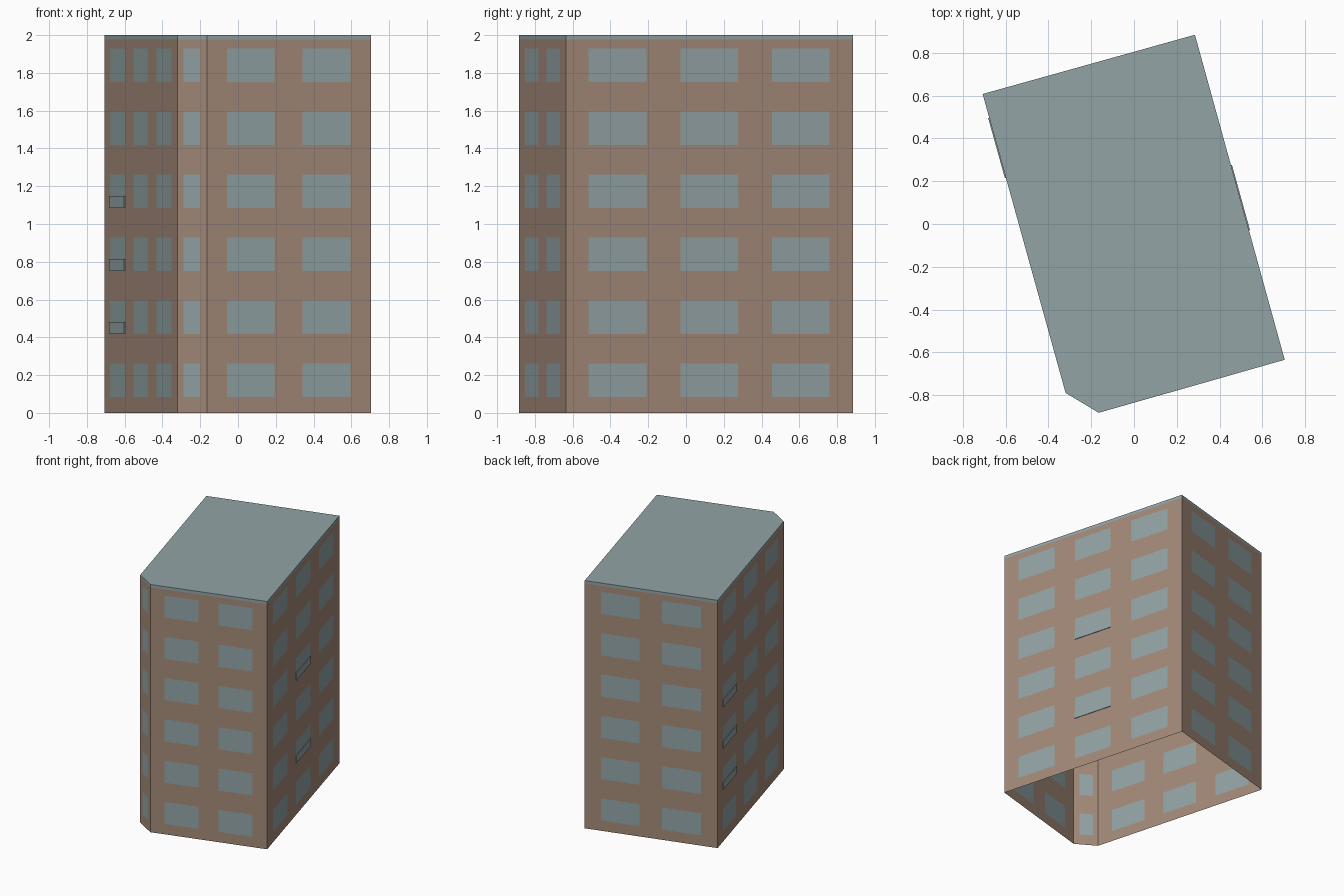
import bpy, bmesh
from mathutils import Vector

cube = bpy.data.objects.get("Cube")
if cube:
    bpy.data.objects.remove(cube, do_unlink=True)


def make_material(name, rgb):
    mat = bpy.data.materials.new(name)
    mat.use_nodes = True
    color = (*rgb, 1)
    mat.diffuse_color = color
    bsdf = mat.node_tree.nodes["Principled BSDF"]
    bsdf.inputs["Base Color"].default_value = color
    bsdf.inputs["Roughness"].default_value = 0.9
    return mat


BROWN = make_material("brown wall", (0.367, 0.254, 0.191))
GREY = make_material("blue grey glass and roof", (0.29, 0.368, 0.38))


def make_object(name, bm, mats):
    mesh = bpy.data.meshes.new(name)
    bm.to_mesh(mesh)
    bm.free()
    for mat in mats:
        mesh.materials.append(mat)
    obj = bpy.data.objects.new(name, mesh)
    bpy.context.collection.objects.link(obj)
    return obj


# Footprint corners, counter-clockwise, starting at the front wall
corners = [Vector(p) for p in ((-0.165, -0.883, 0), (0.705, -0.635, 0),
                               (0.285, 0.885, 0), (-0.708, 0.608, 0),
                               (-0.32, -0.79, 0))]
TOP, EAVES = 2.0, 1.977
FLOORS, STOREY, SILL, WINDOW_H = 6, 0.3335, 0.083, 0.178

# Window spans along each wall, as fractions of its length
pair = [(0.123, 0.413), (0.583, 0.875)]
triple = [(0.079, 0.281), (0.398, 0.599), (0.717, 0.918)]
wall_spans = {"front_wall": pair, "left_wall": triple, "back_wall": pair,
              "right_wall": [(0.08, 0.281), (0.4, 0.6), (0.715, 0.915)],
              "corner_wall": [(0.2, 0.77)]}
wall_ends = {name: (corners[i], corners[(i + 1) % 5])
             for i, name in enumerate(wall_spans)}


# Walls: a grid of strips where every odd cell both ways is a window
def build_wall(name):
    a, b = wall_ends[name]
    us = [0] + [u for span in wall_spans[name] for u in span] + [1]
    zs = [0]
    for floor in range(FLOORS):
        sill = SILL + floor * STOREY
        zs += [sill, sill + WINDOW_H]
    zs.append(EAVES)
    bm = bmesh.new()
    grid = [[bm.verts.new(a.lerp(b, u) + Vector((0, 0, z))) for u in us] for z in zs]
    for r in range(len(zs) - 1):
        for c in range(len(us) - 1):
            face = bm.faces.new((grid[r][c], grid[r][c + 1],
                                 grid[r + 1][c + 1], grid[r + 1][c]))
            face.material_index = r % 2 * (c % 2)
    make_object(name, bm, (BROWN, GREY))


for wall in wall_spans:
    build_wall(wall)

# Roof cap: flat slab top with a thin edge band
bm = bmesh.new()
low = [bm.verts.new((p.x, p.y, EAVES)) for p in corners]
high = [bm.verts.new((p.x, p.y, TOP)) for p in corners]
for i in range(5):
    j = (i + 1) % 5
    bm.faces.new((low[i], low[j], high[j], high[i]))
bm.faces.new(high)
make_object("roof_cap", bm, (GREY,))


# Thin sill panels over the lower part of some windows
def build_panel(wall, column, floor):
    a, b = wall_ends[wall]
    along = (b - a).normalized()
    out = along.cross(Vector((0, 0, 1))) * 0.005
    u0, u1 = wall_spans[wall][column]
    z = SILL + floor * STOREY + 0.004
    bm = bmesh.new()
    base = [a.lerp(b, u) + Vector((0, 0, h))
            for u, h in ((u0, z), (u1, z), (u1, z + 0.06), (u0, z + 0.06))]
    back = [bm.verts.new(p) for p in base]
    front = [bm.verts.new(p + out) for p in base]
    bm.faces.new(front)
    for i in range(4):
        j = (i + 1) % 4
        bm.faces.new((back[i], back[j], front[j], front[i]))
    make_object(f"{wall}_panel_{floor}", bm, (GREY,))


for floor in (1, 2, 3):
    build_panel("right_wall", 0, floor)
for floor in (1, 3):
    build_panel("left_wall", 1, floor)
